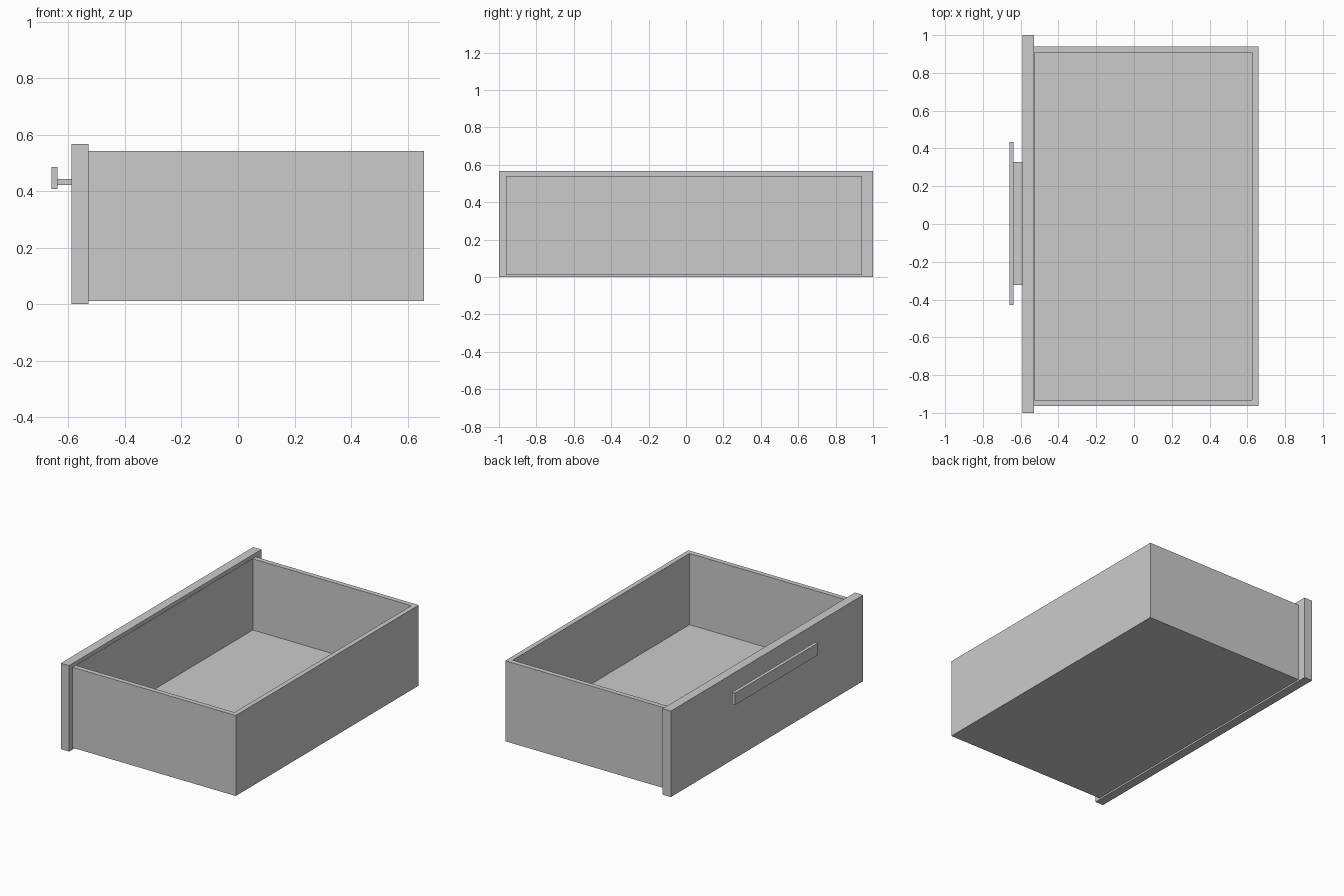
import bpy
import bmesh
from mathutils import Vector

if "Cube" in bpy.data.objects:
    bpy.data.objects.remove(bpy.data.objects["Cube"])


def box(name, lo, hi):
    """Axis-aligned box between two opposite corners."""
    lo, hi = Vector(lo), Vector(hi)
    bm = bmesh.new()
    bmesh.ops.create_cube(bm, size=1)
    bmesh.ops.scale(bm, vec=hi - lo, verts=bm.verts)
    bmesh.ops.translate(bm, vec=(lo + hi) / 2, verts=bm.verts)
    mesh = bpy.data.meshes.new(name)
    bm.to_mesh(mesh)
    bm.free()
    obj = bpy.data.objects.new(name, mesh)
    bpy.context.collection.objects.link(obj)
    return obj


# Open tray: inset the top face for the rim, then sink it to the floor
WALL, FLOOR = 0.032, 0.072
tray = box("drawer_tray", (-0.56, -0.963, 0.011), (0.658, 0.94, 0.541))
bm = bmesh.new()
bm.from_mesh(tray.data)
top = max(bm.faces, key=lambda f: f.calc_center_median().z)
bmesh.ops.inset_region(bm, faces=[top], thickness=WALL, use_even_offset=True)
walls = bmesh.ops.extrude_discrete_faces(bm, faces=[top])
for v in walls["faces"][0].verts:
    v.co.z = FLOOR
bm.normal_update()
bm.to_mesh(tray.data)
bm.free()

# Front panel, overlapping the tray's front wall
box("front_panel", (-0.59, -1, 0), (-0.53, 1, 0.566))

# Handle: flat bar on a narrower mounting plate
box("handle_mount", (-0.64, -0.324, 0.421), (-0.59, 0.328, 0.442))
box("handle_bar", (-0.66, -0.43, 0.407), (-0.638, 0.434, 0.486))
